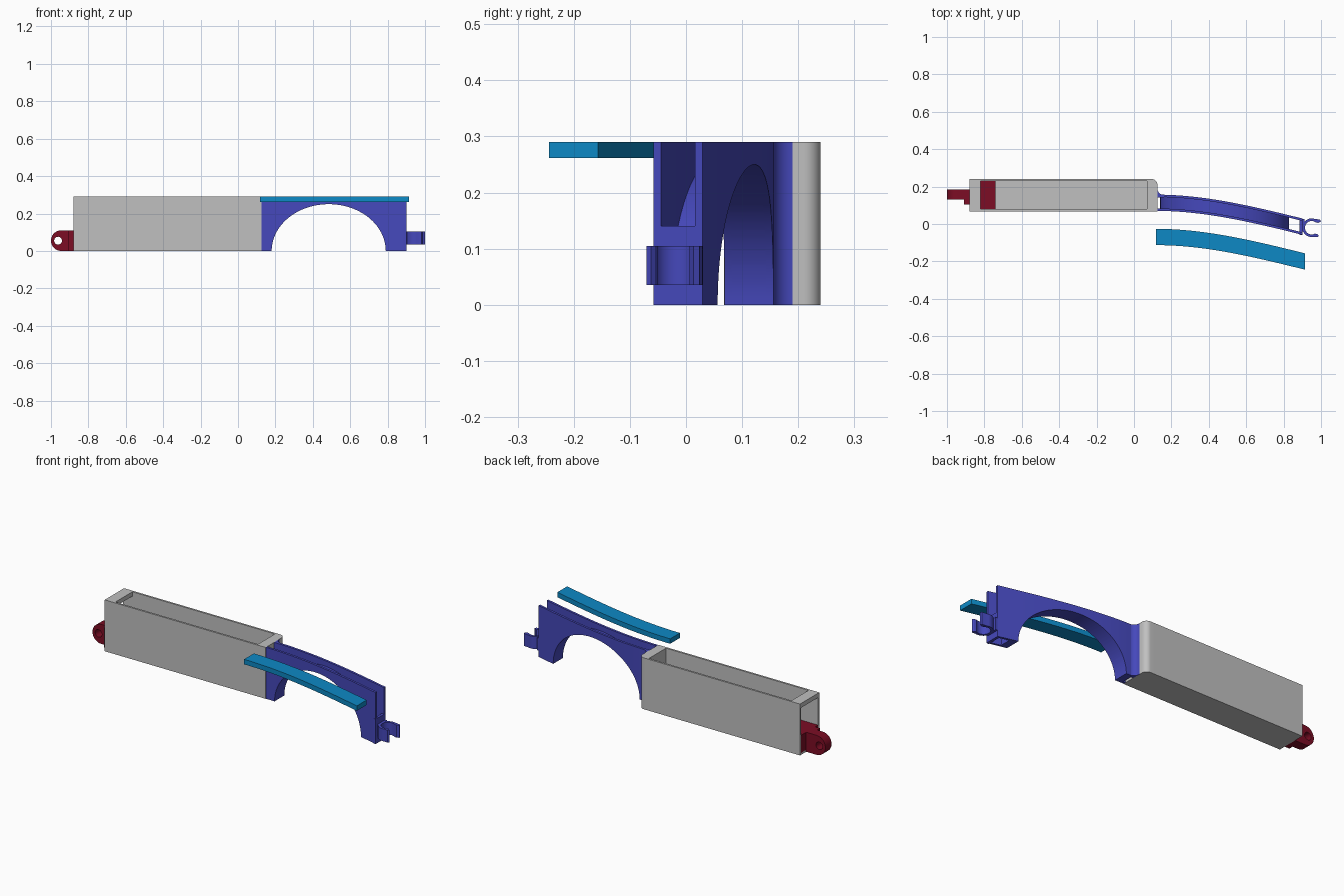
import bpy, bmesh, math
from mathutils import Vector

cube = bpy.data.objects.get("Cube")
if cube:
    bpy.data.objects.remove(cube, do_unlink=True)


def material(name, rgb):
    m = bpy.data.materials.new(name)
    m.use_nodes = True
    m.diffuse_color = (*rgb, 1)
    m.node_tree.nodes["Principled BSDF"].inputs["Base Color"].default_value = (*rgb, 1)
    return m


GREY = material("light grey", (0.53, 0.53, 0.53))
BLUE = material("indigo blue", (0.06, 0.065, 0.5))
CYAN = material("bright blue", (0.004, 0.25, 0.56))
RED = material("dark red", (0.2, 0.004, 0.018))


def finish(bm, name, mat):
    bmesh.ops.recalc_face_normals(bm, faces=bm.faces[:])
    mesh = bpy.data.meshes.new(name)
    bm.to_mesh(mesh)
    bm.free()
    mesh.materials.append(mat)
    ob = bpy.data.objects.new(name, mesh)
    bpy.context.collection.objects.link(ob)
    bpy.ops.object.select_all(action="DESELECT")
    ob.select_set(True)
    bpy.context.view_layer.objects.active = ob
    bpy.ops.object.shade_smooth_by_angle(angle=math.radians(30))
    return ob


def box(name, mat, x, y, z):
    bm = bmesh.new()
    bmesh.ops.create_cube(bm, size=1)
    for v in bm.verts:
        v.co = Vector([(r[0] + r[1]) / 2 + c * (r[1] - r[0]) for c, r in zip(v.co, (x, y, z))])
    return finish(bm, name, mat)


def prism(name, mat, loops, low, high, axis="z"):
    """Extrude flat outlines (the first is the rim, others are holes)."""
    bm = bmesh.new()
    edges = []
    for loop in loops:
        vs = [bm.verts.new((a, b, low) if axis == "z" else (a, low, b)) for a, b in loop]
        edges += [bm.edges.new((v, vs[i - 1])) for i, v in enumerate(vs)]
    bmesh.ops.triangle_fill(bm, edges=edges, use_beauty=True)
    ext = bmesh.ops.extrude_face_region(bm, geom=bm.faces[:])
    step = Vector((0, 0, high - low)) if axis == "z" else Vector((0, high - low, 0))
    bmesh.ops.translate(bm, vec=step, verts=[g for g in ext["geom"] if isinstance(g, bmesh.types.BMVert)])
    return finish(bm, name, mat)


def arc(cx, cy, r, start, end, n=16):
    angles = [math.radians(start + (end - start) * i / n) for i in range(n + 1)]
    return [(cx + r * math.cos(a), cy + r * math.sin(a)) for a in angles]


def ribbon(name, mat, xs, y0, y1, z0, z1):
    """Bar running along x whose four corners follow functions of x."""
    bm = bmesh.new()
    rings = [[bm.verts.new((x, y, z)) for y, z in
              ((y0(x), z0(x)), (y1(x), z0(x)), (y1(x), z1(x)), (y0(x), z1(x)))] for x in xs]
    for a, b in zip(rings, rings[1:]):
        for i in range(4):
            bm.faces.new((a[i - 1], a[i], b[i], b[i - 1]))
    bm.faces.new(rings[0])
    bm.faces.new(rings[-1])
    return finish(bm, name, mat)


# Open tray with a rounded rear corner and an open outer end
L, R, F, B, TOP = -0.88, 0.125, 0.068, 0.24, 0.29
T = 0.011
box("tray_floor", GREY, (L, 0.07), (F + T, B - T), (0, T))
box("tray_front_wall", GREY, (L, 0.07), (F, F + T), (0, TOP))
box("tray_back_wall", GREY, (L, 0.07), (B - T, B), (0, TOP))
box("tray_end_bridge", GREY, (L, -0.82), (F + T, B - T), (TOP - 0.025, TOP))
rim = [(0.07, F), (R, F)] + arc(R - 0.03, B - 0.03, 0.03, 0, 90, 10) + [(0.07, B)]
prism("tray_inner_end", GREY, [rim], 0, TOP)

# Hinge block and lug
H = 0.11
box("hinge_block", RED, (L, -0.74), (F + T, B - T), (T, H))
box("hinge_shoulder", RED, (-0.91, L), (0.105, 0.185), (0, H))
lug = arc(-0.945, H / 2, H / 2, 90, 270, 20) + [(-0.9, 0), (-0.9, H)]
prism("hinge_lug", RED, [lug, arc(-0.962, H / 2, 0.021, 0, 345, 23)], 0.13, 0.185, "y")

# Curved fender: side sweep and wheel arch
CX, END, WALL = 0.485, 0.9, 0.013
IN_A, IN_B, OUT_A, OUT_B = 0.305, 0.25, 0.345, 0.259
FOOT = 0.015


def front(x):
    t = (x - 0.12) / 0.79
    return 0.07 - 0.13 * t * t * (1.5 - 0.5 * t)


def back(x):
    return front(x) + 0.087


def ellipse(x, a, b):
    return b * math.sqrt(max(0, 1 - ((x - CX) / a) ** 2))


def arch(x):
    d = abs(x - CX) - (IN_A - FOOT)
    if d > FOOT:
        return 0
    corner = FOOT - math.sqrt(max(0, FOOT ** 2 - (FOOT - d) ** 2)) if d > 0 else 0
    return max(ellipse(x, IN_A, IN_B), corner)


def inner(x):
    return ellipse(x, IN_A, IN_B)


def outer(x):
    return ellipse(x, OUT_A, OUT_B)


def top(x):
    return TOP


def spread(a, n):
    return [CX - a * math.cos(math.pi * i / n) for i in range(n + 1)]


span = [R, 0.15, CX - IN_A - 0.001] + spread(IN_A, 56) + [CX + IN_A + 0.001, 0.85, END]
ribbon("fender_front_wall", BLUE, span, front, lambda x: front(x) + WALL, inner, top)
ribbon("fender_back_wall", BLUE, [0.15] + span[2:], lambda x: back(x) - WALL, back, inner, top)
web = sorted(set(spread(OUT_A, 56) + spread(IN_A, 56)))
ribbon("wheel_arch", BLUE, web, lambda x: front(x) + 0.002, lambda x: back(x) - 0.002, inner, outer)
box("fender_end_wall", BLUE, (END - 0.015, END), (front(END), back(END)), (0, 0.14))

# Concave blend between tray and fender
cove = [(x, y) for x, y in arc(0.16, 0.19, 0.035, 180, 270, 10)]
prism("fender_cove", BLUE, [cove + [(0.16, 0.143), (R, 0.143)]], 0, TOP)

# Snap clip on the outer end
cx, cy, ro, ri = 0.95, -0.02, 0.05, 0.036
clip = arc(cx, cy, ro, 70, 285, 24) + [(0.982, -0.07), (0.988, -0.062), (0.982, -0.055)]
clip += arc(cx, cy, ri, 300, 55, 24) + [(0.985, 0.006), (1.0, 0.013), (0.995, 0.024)]
prism("snap_clip", BLUE, [clip], 0.035, 0.105)
box("clip_root", BLUE, (END - 0.005, 0.912), (-0.04, 0.028), (0.035, 0.105))

# Separate curved cover strip
SHIFT = 0.183
strip = [0.117 + 0.796 * i / 32 for i in range(33)]
ribbon("cover_strip", CYAN, strip, lambda x: front(x) - SHIFT, lambda x: back(x) - SHIFT,
       lambda x: 0.262, top)
